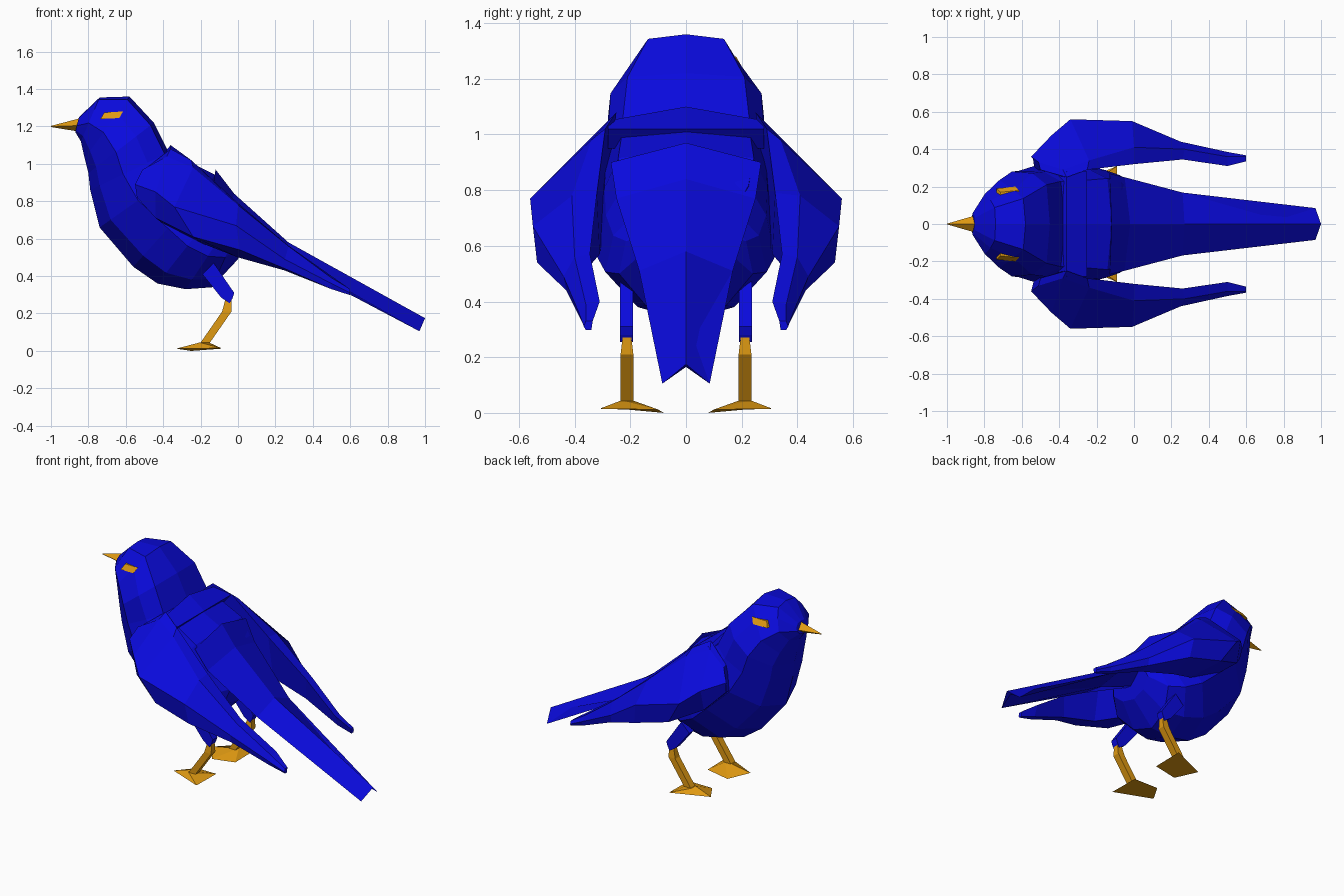
import bpy, bmesh


def material(name, rgb):
    m = bpy.data.materials.new(name)
    m.diffuse_color = (*rgb, 1)
    return m


BLUE = material("blue_feathers", (0.003, 0.003, 0.72))
ORANGE = material("orange_skin", (0.74, 0.32, 0.006))


def loft(name, rings, mat, flip=1):
    """Join closed rings of points into a capped solid; flip=-1 mirrors in y."""
    bm = bmesh.new()
    vs = [[bm.verts.new((x, y * flip, z)) for x, y, z in r] for r in rings]
    n = len(rings[0])
    for a, b in zip(vs, vs[1:]):
        for i in range(n):
            j = (i + 1) % n
            bm.faces.new((a[i], a[j], b[j], b[i]))
    bm.faces.new(vs[0])
    bm.faces.new(vs[-1])
    bmesh.ops.remove_doubles(bm, verts=bm.verts, dist=0.0005)
    bmesh.ops.recalc_face_normals(bm, faces=bm.faces)
    me = bpy.data.meshes.new(name)
    bm.to_mesh(me)
    bm.free()
    me.materials.append(mat)
    ob = bpy.data.objects.new(name, me)
    bpy.context.collection.objects.link(ob)
    return ob


def box_ring(x, z, y, rx, ry):
    return [(x - rx, y - ry, z), (x + rx, y - ry, z), (x + rx, y + ry, z), (x - rx, y + ry, z)]


# Body and head: breast x,z, back x,z, half width, fullness of upper side and back
stations = [
    (-0.87, 1.17, -0.85, 1.25, 0.06, 0.9, 0.55),
    (-0.84, 1.12, -0.74, 1.355, 0.16, 0.8, 0.55),
    (-0.82, 1.03, -0.58, 1.36, 0.235, 0.77, 0.58),
    (-0.80, 0.95, -0.45, 1.22, 0.28, 0.97, 0.75),
    (-0.79, 0.86, -0.37, 1.06, 0.285, 0.98, 0.8),
    (-0.74, 0.66, -0.25, 1.005, 0.31, 0.93, 0.75),
    (-0.56, 0.45, -0.12, 0.94, 0.325, 0.9, 0.75),
    (-0.43, 0.36, -0.05, 0.84, 0.32, 0.9, 0.7),
    (-0.28, 0.33, 0.00, 0.75, 0.29, 0.9, 0.6),
    (-0.14, 0.34, 0.03, 0.72, 0.24, 0.9, 0.55),
    (0.00, 0.49, 0.06, 0.68, 0.16, 0.9, 0.55),
]


def body_ring(fx, fz, bx, bz, w, full, back):
    half = [(0.12, 0.6), (0.42, 1.0), (0.73, full), (0.95, back)]
    section = [(0, 0)] + half + [(1, 0)] + [(t, -k) for t, k in reversed(half)]
    return [(fx + (bx - fx) * t, w * k, fz + (bz - fz) * t) for t, k in section]


loft("body", [body_ring(*s) for s in stations], BLUE)

# Tail: ridged strip, each station is ridge x,z, edge x,y,z and underside z
tail = [
    (-0.12, 0.97, -0.13, 0.27, 0.90, 0.75),
    (-0.02, 0.84, -0.05, 0.25, 0.77, 0.60),
    (0.27, 0.58, 0.26, 0.168, 0.51, 0.48),
    (1.00, 0.175, 0.97, 0.085, 0.105, 0.165),
]
loft("tail", [[(rx, 0, rz), (ex, ey, ez), (ex, 0, u), (ex, -ey, ez)]
              for rx, rz, ex, ey, ez, u in tail], BLUE)

# Shoulder band between the wings: only its crest drops towards the sides
loft("shoulder_band", [[(-0.42, y, 1.03 - d), (-0.36, y, 1.10 - d),
                        (-0.25, y, 1.02), (-0.31, y, 0.95)]
                       for y, d in ((-0.28, 0.05), (0, 0), (0.28, 0.05))], BLUE)

# Wing sections: inner top, outer top, outermost, outer bottom, inner bottom
wing = [
    [(-0.50, 0.29, 0.97), (-0.51, 0.33, 0.97), (-0.55, 0.36, 0.89), (-0.54, 0.35, 0.82), (-0.53, 0.28, 0.81)],
    [(-0.36, 0.25, 1.08), (-0.38, 0.29, 1.04), (-0.44, 0.475, 0.85), (-0.44, 0.44, 0.71), (-0.40, 0.29, 0.68)],
    [(-0.25, 0.29, 1.02), (-0.24, 0.34, 0.98), (-0.34, 0.56, 0.77), (-0.24, 0.53, 0.61), (-0.18, 0.31, 0.57)],
    [(0.00, 0.32, 0.79), (0.00, 0.41, 0.78), (-0.01, 0.55, 0.67), (0.01, 0.535, 0.54), (0.00, 0.37, 0.50)],
    [(0.26, 0.345, 0.57), (0.27, 0.40, 0.56), (0.25, 0.44, 0.49), (0.25, 0.43, 0.44), (0.25, 0.36, 0.43)],
    [(0.50, 0.31, 0.40), (0.50, 0.36, 0.39), (0.50, 0.385, 0.36), (0.50, 0.375, 0.33), (0.50, 0.335, 0.33)],
    [(0.60, 0.335, 0.33), (0.60, 0.36, 0.33), (0.60, 0.367, 0.31), (0.60, 0.36, 0.298), (0.60, 0.34, 0.298)],
]

# Foot outline around the ankle
sole = [(-0.33, 0.21, 0.012), (-0.09, 0.31, 0.015), (-0.09, 0.10, 0.012), (-0.25, 0.08, 0)]
ankle = box_ring(-0.18, 0.045, 0.212, 0.025, 0.02)
foot_top = [ankle[0], ankle[3], ankle[2], ankle[1]]

for side, s in (("left", -1), ("right", 1)):
    loft(side + "_wing", wing, BLUE, s)
    # Thigh, shank and foot
    loft(side + "_thigh", [[(fx, 0.19, fz), (bx, 0.19, bz), (bx, 0.237, bz), (fx, 0.237, fz)]
                           for fx, fz, bx, bz in ((-0.19, 0.41, -0.13, 0.47),
                                                  (-0.09, 0.285, -0.02, 0.31),
                                                  (-0.045, 0.255, -0.03, 0.28))], BLUE, s)
    loft(side + "_shank", [box_ring(-0.05, 0.285, 0.212, 0.015, 0.014),
                           box_ring(-0.06, 0.21, 0.212, 0.025, 0.023),
                           box_ring(-0.185, 0.03, 0.212, 0.025, 0.023)], ORANGE, s)
    loft(side + "_foot", [foot_top, sole], ORANGE, s)
    # Slanted eye plate
    loft(side + "_eye", [[(-0.735, y, 1.24), (-0.635, y + 0.01, 1.245),
                          (-0.615, y - 0.01, 1.28), (-0.715, y - 0.02, 1.275)]
                         for y in (0.13, 0.19)], ORANGE, s)

# Beak
loft("beak", [[(-0.84, 0, 1.245), (-0.85, 0.045, 1.205), (-0.865, 0, 1.175), (-0.85, -0.045, 1.205)],
              [(-1.0, 0, 1.203), (-1.0, 0.002, 1.2), (-1.0, 0, 1.197), (-1.0, -0.002, 1.2)]], ORANGE)
